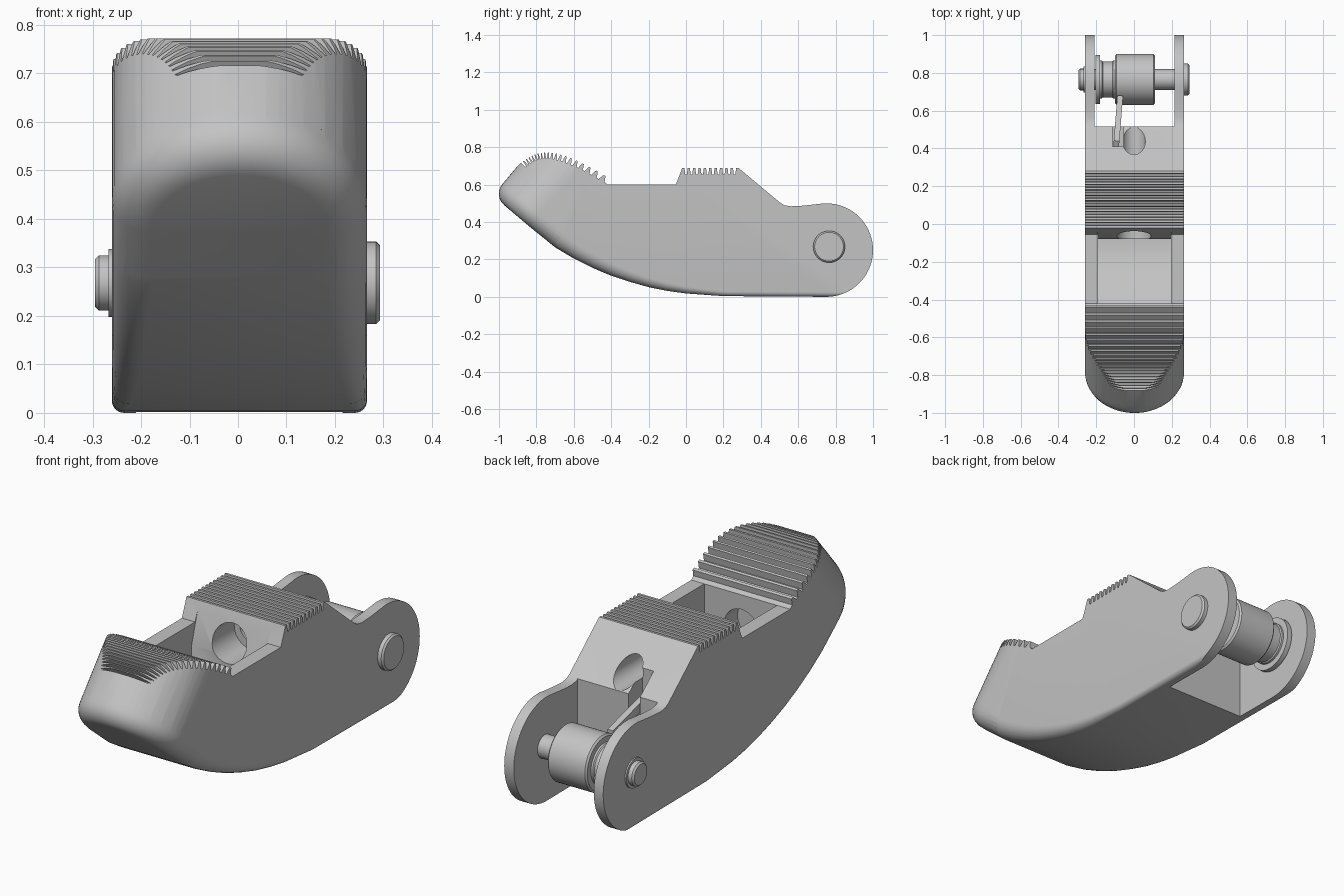
import bpy, bmesh, math
from mathutils import Vector, Matrix, geometry

if "Cube" in bpy.data.objects:
    bpy.data.objects.remove(bpy.data.objects["Cube"], do_unlink=True)

grey = bpy.data.materials.new("light grey")
grey.use_nodes = True
COLOUR = (0.55, 0.55, 0.55, 1)
grey.diffuse_color = COLOUR
grey.node_tree.nodes["Principled BSDF"].inputs["Base Color"].default_value = COLOUR

W = 0.263                                  # half width of the body
MID = 0.003                                # middle of the body in x
TIP = Vector((0, -0.90, 0.70))             # upper front edge of the nose
DOWN = Vector((0, 0.764, -0.645))          # along the front pad
OUT = Vector((0, 0.645, 0.764))            # square to the front pad
AXIS = Vector((1, 0, 0))


def make(name, bm):
    bmesh.ops.recalc_face_normals(bm, faces=bm.faces[:])
    mesh = bpy.data.meshes.new(name)
    bm.to_mesh(mesh)
    bm.free()
    mesh.materials.append(grey)
    ob = bpy.data.objects.new(name, mesh)
    bpy.context.scene.collection.objects.link(ob)
    return ob


def prism(name, profile, x0, x1):
    """Side profile of (y, z) points extruded across x."""
    bm = bmesh.new()
    face = bm.faces.new([bm.verts.new((x0, y, z)) for y, z in profile])
    ext = bmesh.ops.extrude_face_region(bm, geom=[face])["geom"]
    moved = [v for v in ext if isinstance(v, bmesh.types.BMVert)]
    bmesh.ops.translate(bm, verts=moved, vec=(x1 - x0, 0, 0))
    return make(name, bm)


def box(name, x0, x1, y0, y1, z0, z1):
    return prism(name, [(y0, z0), (y1, z0), (y1, z1), (y0, z1)], x0, x1)


def lathe(name, profile, sides=48):
    """Turned part about the pin axis from (x, radius) points."""
    bm = bmesh.new()
    rings = []
    for x, r in profile:
        turn = [2 * math.pi * i / sides for i in range(sides)]
        rings.append([bm.verts.new((x, 0.765 + r * math.cos(a), 0.268 + r * math.sin(a)))
                      for a in turn])
    for a, b in zip(rings, rings[1:]):
        for i in range(sides):
            j = (i + 1) % sides
            bm.faces.new((a[i], a[j], b[j], b[i]))
    bm.faces.new(rings[0])
    bm.faces.new(rings[-1])
    return make(name, bm)


def bore(name, r, y0, y1, z):
    bm = bmesh.new()
    place = Matrix.Translation((0, (y0 + y1) / 2, z)) @ Matrix.Rotation(math.pi / 2, 4, 'X')
    bmesh.ops.create_cone(bm, cap_ends=True, segments=40, radius1=r, radius2=r,
                          depth=y1 - y0, matrix=place)
    return make(name, bm)


def combine(ob, tool, op='DIFFERENCE', keep=False):
    """Apply a boolean and drop the tool."""
    mod = ob.modifiers.new("cut", 'BOOLEAN')
    mod.operation, mod.object, mod.solver = op, tool, 'EXACT'
    graph = bpy.context.evaluated_depsgraph_get()
    mesh = bpy.data.meshes.new_from_object(ob.evaluated_get(graph))
    ob.modifiers.clear()
    ob.data = mesh
    if not keep:
        bpy.data.objects.remove(tool, do_unlink=True)


# Rounded outer envelope: nose, bowed underside and straight flanks
quarter = [math.radians(a) for a in range(0, 91, 15)]
points = []
centre = TIP + DOWN * W
depth, fillet = 0.207, 0.08
for deg in range(-90, 91, 6):
    phi = math.radians(deg)
    radial = AXIS * math.sin(phi) - DOWN * math.cos(phi)
    points.append(centre + radial * W + OUT * 0.5)
    for a in quarter:
        points.append(centre + radial * (W - fillet + fillet * math.sin(a))
                      + OUT * (fillet - depth - fillet * math.cos(a)))
keel = [(-0.7, 0.265), (-0.6, 0.205), (-0.5, 0.155), (-0.4, 0.113), (-0.3, 0.08),
        (-0.2, 0.052), (-0.1, 0.032), (0, 0.018), (0.2, 0.004), (0.75, 0), (1.1, 0)]
for i, (y, z) in enumerate(keel):
    (ya, za), (yb, zb) = keel[max(i - 1, 0)], keel[min(i + 1, len(keel) - 1)]
    up = Vector((0, za - zb, yb - ya)).normalized()
    r = 0.025 + 0.055 * min(1, max(0, (0.2 - y) / 0.9))
    for side in (-1, 1):
        for a in quarter:
            points.append(Vector((side * (W - r + r * math.sin(a)), y, z))
                          + up * (r - r * math.cos(a)))
points += [Vector((s * W, 1.1, 1)) for s in (-1, 1)]
bm = bmesh.new()
hull = bmesh.ops.convex_hull(bm, input=[bm.verts.new(p) for p in points])
bmesh.ops.delete(bm, geom=[v for v in bm.verts if not v.link_faces], context='VERTS')
bmesh.ops.translate(bm, verts=bm.verts[:], vec=(MID, 0, 0))
envelope = make("envelope", bm)

# Side profile with both sets of grip teeth
profile = [(0.75, -0.1), (-1.2, -0.1), (-1.2, 0.70)]
hump = geometry.interpolate_bezier(Vector((-0.9, 0.70)), Vector((-0.8, 0.79)),
                                   Vector((-0.72, 0.82)), Vector((-0.43, 0.645)), 82)
for i, p in enumerate(hump):
    t = hump[min(i + 1, 81)] - hump[max(i - 1, 0)]
    normal = Vector((-t.y, t.x)).normalized()
    q = p - normal * (0.032 if i % 4 >= 2 and i > 4 else 0)
    profile.append((q.x, q.y))
profile += [(-0.435, 0.615), (-0.42, 0.6), (-0.055, 0.6), (-0.035, 0.65)]
for i in range(10):
    y = -0.02 + i * 0.0288
    profile += [(y, 0.69), (y + 0.012, 0.69), (y + 0.016, 0.655), (y + 0.0248, 0.655)]
profile += [(0.268, 0.69), (0.28, 0.69), (0.50, 0.506), (0.525, 0.49), (0.56, 0.484), (0.62, 0.487)]
for deg in range(100, -91, -5):
    a = math.radians(deg)
    profile.append((0.75 + 0.25 * math.cos(a), 0.25 + 0.25 * math.sin(a)))
body = prism("body", profile, -0.4, 0.4)
combine(body, envelope, 'INTERSECT')

# Middle pocket with a curved floor
floor = [(-0.42 + 0.34 * i / 10, 0.20 + 0.14 * (1 - i / 10) ** 2) for i in range(11)]
combine(body, prism("pocket", [(-0.42, 0.9)] + floor + [(-0.08, 0.5), (-0.03, 0.665), (-0.03, 0.9)],
                    -0.19, 0.197))
# Rear fork, bores and lever notch
combine(body, box("fork_gap", -0.21, 0.215, 0.515, 1.2, -0.2, 1))
combine(body, bore("block_bore", 0.09, -0.2, 0.1, 0.55))
combine(body, bore("rear_bore", 0.06, 0.05, 0.6, 0.557))
combine(body, bore("hump_bore", 0.09, -0.52, -0.35, 0.44))
combine(body, box("lever_notch", -0.115, -0.055, 0.41, 0.6, 0.3, 0.9))

# Front pad, split off along the slanted seam
corners = [TIP + DOWN * d + OUT * h for d, h in ((-0.2, -0.1), (0.41, -0.1), (0.41, -0.5), (-0.2, -0.5))]
seam = prism("seam", [(c.y, c.z) for c in corners], -0.5, 0.5)
pad = body.copy()
pad.data = body.data.copy()
pad.name = "front_pad"
bpy.context.scene.collection.objects.link(pad)
combine(pad, seam, 'INTERSECT', keep=True)
combine(body, seam)

# Cross pin, roller and end heads
parts = [body, pad]
parts.append(lathe("cross_pin", [(-0.27, 0.055), (0.27, 0.055)]))
parts.append(lathe("roller", [(-0.1, 0.127), (-0.092, 0.135), (0.102, 0.135), (0.11, 0.127)]))
parts.append(lathe("roller_hub", [(-0.18, 0.1), (-0.17, 0.1), (-0.165, 0.095), (-0.115, 0.095),
                                  (-0.11, 0.1), (-0.1, 0.1)]))
parts.append(lathe("roller_flange", [(-0.205, 0.13), (-0.18, 0.13)]))
parts.append(lathe("large_pin_head", [(0.255, 0.085), (0.285, 0.085), (0.293, 0.077)]))
parts.append(lathe("pin_collar", [(-0.267, 0.07), (-0.25, 0.07)]))
parts.append(lathe("small_pin_head", [(-0.295, 0.049), (-0.287, 0.057), (-0.26, 0.057)]))

# Thin lever reaching from the notch to the roller
lever = prism("lever", [(0.41, 0.46), (0.43, 0.43), (0.68, 0.36), (0.68, 0.39), (0.44, 0.475)],
              -0.015, 0.015)
lever.data.transform(Matrix.Translation((-0.085, 0.53, 0)) @ Matrix.Rotation(-0.08, 4, 'Z')
                     @ Matrix.Translation((0, -0.53, 0)))
parts.append(lever)

# Smooth shading with sharp edges kept
bpy.ops.object.select_all(action='DESELECT')
for ob in parts:
    ob.select_set(True)
bpy.context.view_layer.objects.active = body
bpy.ops.object.shade_smooth_by_angle(angle=math.radians(30))
